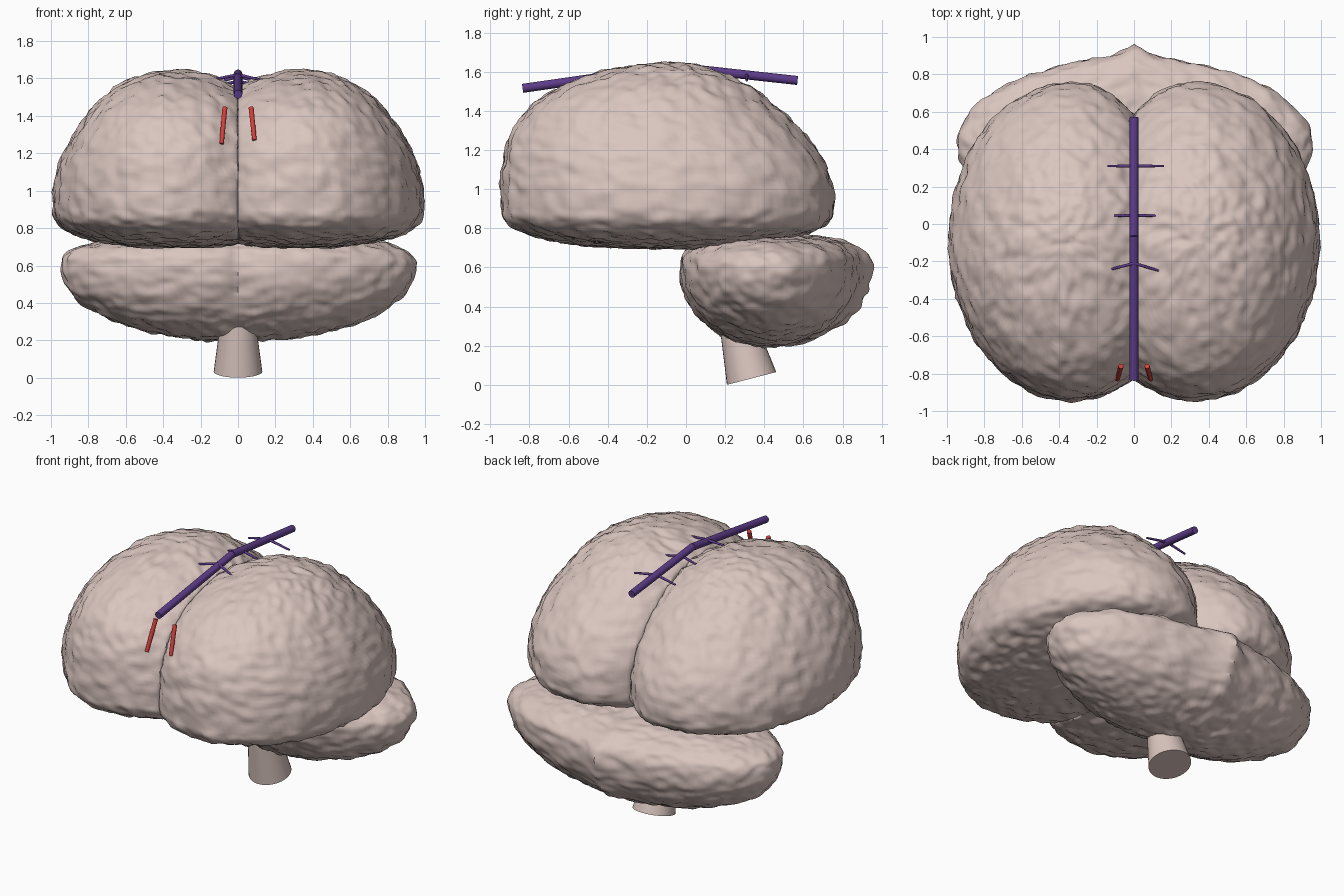
import bpy, bmesh, math
from mathutils import Vector, noise

if "Cube" in bpy.data.objects:
    bpy.data.objects.remove(bpy.data.objects["Cube"])


def material(name, rgb):
    m = bpy.data.materials.new(name)
    m.diffuse_color = (*rgb, 1)
    m.use_nodes = True
    m.node_tree.nodes["Principled BSDF"].inputs["Base Color"].default_value = m.diffuse_color
    return m


TISSUE = material("tissue", (0.70, 0.56, 0.52))
VEIN = material("vein", (0.11, 0.045, 0.25))
ARTERY = material("artery", (0.65, 0.05, 0.045))


def spow(v, e):
    return math.copysign(abs(v) ** e, v)


def finish(bm, name, mat, angle=50):
    bmesh.ops.recalc_face_normals(bm, faces=bm.faces)
    me = bpy.data.meshes.new(name)
    bm.to_mesh(me)
    bm.free()
    ob = bpy.data.objects.new(name, me)
    bpy.context.collection.objects.link(ob)
    me.materials.append(mat)
    bpy.ops.object.select_all(action='DESELECT')
    ob.select_set(True)
    bpy.context.view_layer.objects.active = ob
    bpy.ops.object.shade_smooth_by_angle(angle=math.radians(angle))
    return ob


def lump(name, centre, size, up, down, up_pow, down_pow, shape, seed):
    """Sphere with separate top and bottom halves, reshaped, then roughened."""
    bm = bmesh.new()
    bmesh.ops.create_uvsphere(bm, u_segments=160, v_segments=110, radius=1)
    for v in bm.verts:
        n = v.co.normalized()
        p = up_pow if n.z > 0 else down_pow
        flat = math.hypot(n.x, n.y)
        r = flat ** (2 / p)
        h = spow(n.z, 2 / p)
        k = r / flat if flat > 1e-6 else 0
        q = Vector((n.x * k * size[0], n.y * k * size[1],
                    h * (up if h > 0 else down))) + Vector(centre)
        s = q + Vector((seed, seed, seed))
        bump = 0.013 * noise.noise(s * 19) + 0.011 * noise.noise(s * 9)
        v.co = shape(q + n * bump, n, h, r)
    return finish(bm, name, TISSUE)


def tube(name, a, b, r1, r2, mat, sides=16):
    a, b = Vector(a), Vector(b)
    d = b - a
    bm = bmesh.new()
    bmesh.ops.create_cone(bm, cap_ends=True, segments=sides,
                          radius1=r1, radius2=r2, depth=d.length)
    rot = d.to_track_quat('Z', 'Y')
    for v in bm.verts:
        v.co = rot @ v.co + (a + b) / 2
    return finish(bm, name, mat)


# Cerebral hemispheres: domed top leaning forward, rimmed underside, cut at midline
for side, label in ((-1, "left"), (1, "right")):
    def hemi(q, n, h, r, side=side):
        if h > 0:
            f = h * h * (1 - h * h)
            q.y -= 0.28 * f
            q.x -= side * 0.12 * f * max(0, side * n.x)
        else:
            q.z -= 0.08 * (1 - r * r)  # underside sags towards its middle
        # notch where the halves meet at the back
        q.y -= 0.06 * math.exp(-abs(q.x) / 0.08) * max(0, n.y)
        q.x = side * max(0.001, side * q.x)
        return q
    lump(label + "_hemisphere", (side * 0.335, -0.095, 0.95), (0.655, 0.85),
         0.695, 0.175, 2, 4.6, hemi, 3 + side)


# Cerebellum: wide lobe with a soft central ridge at the back and groove in front
def lobe(q, n, h, r):
    fade = 1 if h > 0 else 1 - h ** 6
    q.y += 0.065 * math.exp(-(math.hypot(q.x, 0.025) - 0.025) / 0.08) * abs(n.y) ** 0.5 * fade
    return q


lump("cerebellum", (0, 0.42, 0.6), (0.95, 0.468), 0.17, 0.405, 2.6, 2.1, lobe, 9)

# Brain stem
tube("brain_stem", (0, 0.335, 0.033), (0, 0.235, 0.42), 0.13, 0.078, TISSUE, 32)

# Main vein along the midline, in two straight runs
tube("midline_vein_front", (0, -0.835, 1.515), (0, -0.065, 1.625), 0.023, 0.023, VEIN)
tube("midline_vein_back", (0, -0.065, 1.625), (0, 0.57, 1.555), 0.023, 0.023, VEIN)

# Small side veins: (y, z, left reach, right reach, sweep, drop)
for i, (y, z, lx, rx, dy, dz) in enumerate(((0.31, 1.585, 0.14, 0.16, 0, -0.03),
                                            (0.045, 1.61, 0.105, 0.12, 0, -0.03),
                                            (-0.21, 1.62, 0.155, 0.135, -0.04, -0.03))):
    for side, reach in ((-1, lx), (1, rx)):
        tube(f"side_vein_{i}_{'left' if side < 0 else 'right'}", (0, y, z),
             (side * reach, y + dy, z + dz), 0.009, 0.006, VEIN, 10)

# Short front arteries
for side, low in ((-1, 1.25), (1, 1.27)):
    tube(f"front_artery_{'left' if side < 0 else 'right'}",
         (side * 0.07, -0.76, 1.445), (side * 0.088, -0.83, low),
         0.014, 0.012, ARTERY, 12)
